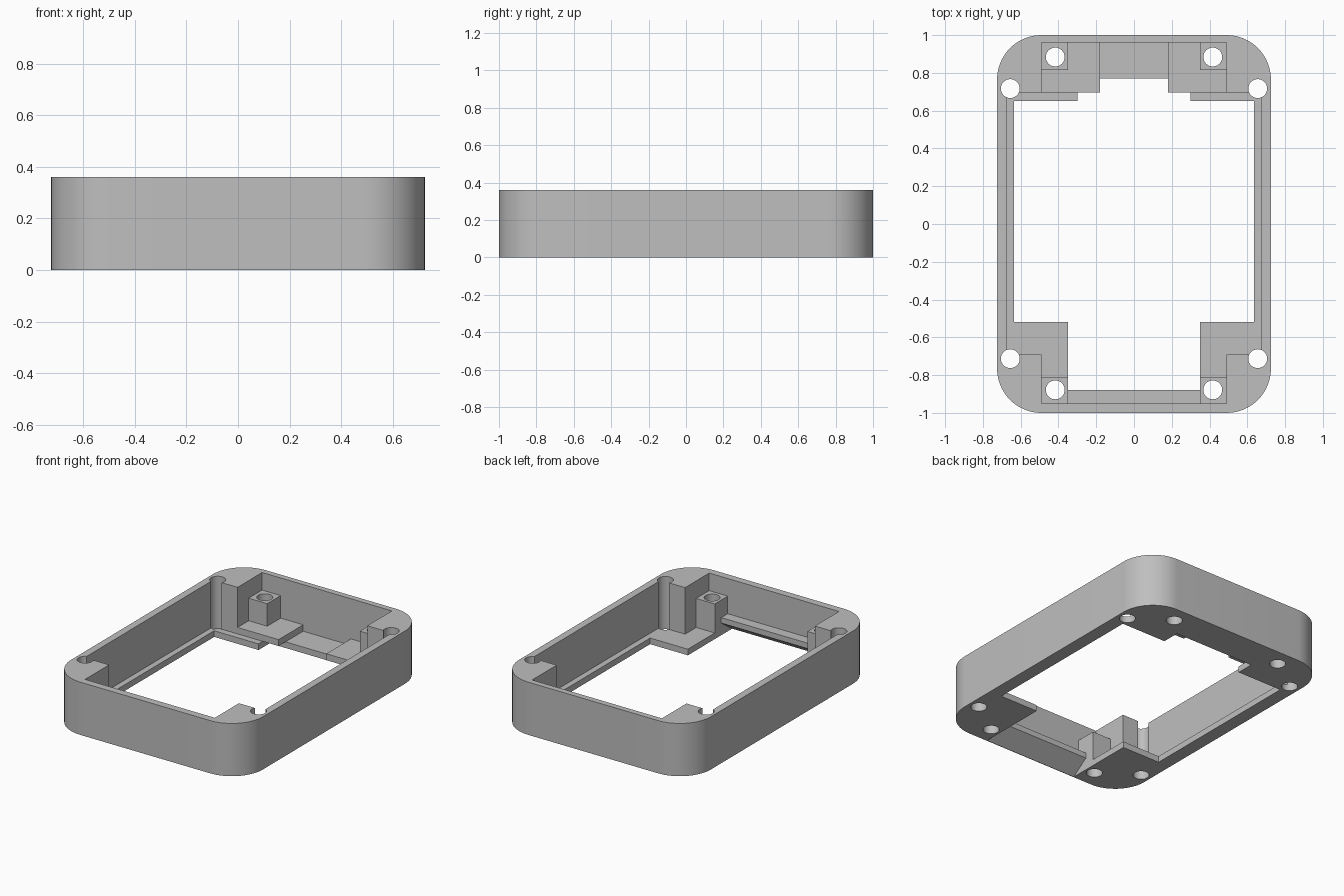
import bpy
import bmesh
from math import sin, cos, pi, radians

if "Cube" in bpy.data.objects:
    bpy.data.objects.remove(bpy.data.objects["Cube"], do_unlink=True)

HEIGHT, FLOOR, SHELF_TOP, POST_TOP = 0.36, 0.042, 0.086, 0.24
FRONT, BACK = -0.95, 0.96

grey = bpy.data.materials.new("plain_grey")
grey.use_nodes = True
grey.diffuse_color = (0.52, 0.52, 0.52, 1)
grey.node_tree.nodes["Principled BSDF"].inputs["Base Color"].default_value = grey.diffuse_color


def extrude(name, points, vector):
    """Solid made by sweeping a closed outline along a vector."""
    bm = bmesh.new()
    face = bm.faces.new([bm.verts.new(p) for p in points])
    top = bmesh.ops.extrude_face_region(bm, geom=[face])["geom"]
    bmesh.ops.translate(bm, vec=vector, verts=[v for v in top if isinstance(v, bmesh.types.BMVert)])
    bmesh.ops.recalc_face_normals(bm, faces=bm.faces)
    mesh = bpy.data.meshes.new(name)
    bm.to_mesh(mesh)
    bm.free()
    mesh.materials.append(grey)
    obj = bpy.data.objects.new(name, mesh)
    bpy.context.collection.objects.link(obj)
    return obj


def prism(name, outline, z0, z1):
    return extrude(name, [(x, y, z0) for x, y in outline], (0, 0, z1 - z0))


def box(name, x0, x1, y0, y1, z0, z1):
    return prism(name, [(x0, y0), (x1, y0), (x1, y1), (x0, y1)], z0, z1)


def side_box(name, side, x0, x1, *rest):
    a, b = sorted((side * x0, side * x1))
    return box(name, a, b, *rest)


def arc(cx, cy, radius, start, end, steps):
    angles = [start + (end - start) * i / steps for i in range(steps + 1)]
    return [(cx + radius * cos(a), cy + radius * sin(a)) for a in angles]


def cut(target, cutter):
    mod = target.modifiers.new("cut", "BOOLEAN")
    mod.operation = "DIFFERENCE"
    mod.solver = "EXACT"
    mod.object = cutter
    bpy.context.view_layer.objects.active = target
    bpy.ops.object.modifier_apply(modifier=mod.name)


def discard(obj):
    bpy.data.objects.remove(obj, do_unlink=True)


# Rounded outer block
RADIUS = 0.235
outline = []
for i, (sx, sy) in enumerate([(1, 1), (-1, 1), (-1, -1), (1, -1)]):
    outline += arc(sx * (0.725 - RADIUS), sy * (1 - RADIUS), RADIUS, i * pi / 2, (i + 1) * pi / 2, 16)
frame = prism("case_frame", outline, 0, HEIGHT)

# Cross-shaped cavity that leaves solid corner blocks
cavity = [(0.49, FRONT), (0.49, -0.69), (0.675, -0.69), (0.675, 0.695), (0.49, 0.695), (0.49, BACK)]
cavity += [(-x, y) for x, y in reversed(cavity)]
# Floor opening with corner plates left at the front and ledges at the back
opening = [(0.35, -0.88), (0.35, -0.52), (0.635, -0.52), (0.635, 0.65), (0.30, 0.65), (0.30, 0.77)]
opening += [(-x, y) for x, y in reversed(opening)]
for shape, bottom in ((cavity, FLOOR), (opening, -0.1)):
    cutter = prism("cutter", shape, bottom, 0.5)
    cut(frame, cutter)
    discard(cutter)

# Raised shelves, corner posts and front lip
parts = [frame]
for side, word in ((1, "left"), (-1, "right")):
    parts += [
        side_box(f"back_{word}_shelf", side, 0.18, 0.49, 0.695, BACK, FLOOR, SHELF_TOP),
        side_box(f"back_{word}_post", side, 0.35, 0.49, 0.815, BACK, SHELF_TOP, POST_TOP),
        side_box(f"front_{word}_post", side, 0.35, 0.49, FRONT, -0.81, FLOOR, POST_TOP),
    ]
lip = box("front_lip", -0.35, 0.35, FRONT, -0.88, 0.005, 0.12)

# Sloped underside between the front plates
slope = [(-0.35, -0.997, -0.05), (-0.35, -0.997, 0), (-0.35, -0.87, 0.09), (-0.35, -0.87, -0.05)]
wedge = extrude("cutter", slope, (0.7, 0, 0))
cut(frame, wedge)
cut(lip, wedge)
discard(wedge)

# Screw holes through corners and posts
for sx in (1, -1):
    for x, y in ((0.655, 0.717), (0.655, -0.713), (0.417, 0.884), (0.417, -0.878)):
        hole = prism("cutter", arc(sx * x, y, 0.05, 0, 2 * pi, 32)[:-1], -0.1, 0.5)
        for part in parts:
            xs = [v.co.x for v in part.data.vertices]
            ys = [v.co.y for v in part.data.vertices]
            if min(xs) < sx * x < max(xs) and min(ys) < y < max(ys):
                cut(part, hole)
        discard(hole)

# Smooth curves with crisp edges
bpy.ops.object.select_all(action="DESELECT")
for part in parts + [lip]:
    part.select_set(True)
bpy.context.view_layer.objects.active = frame
bpy.ops.object.shade_smooth_by_angle(angle=radians(30))
